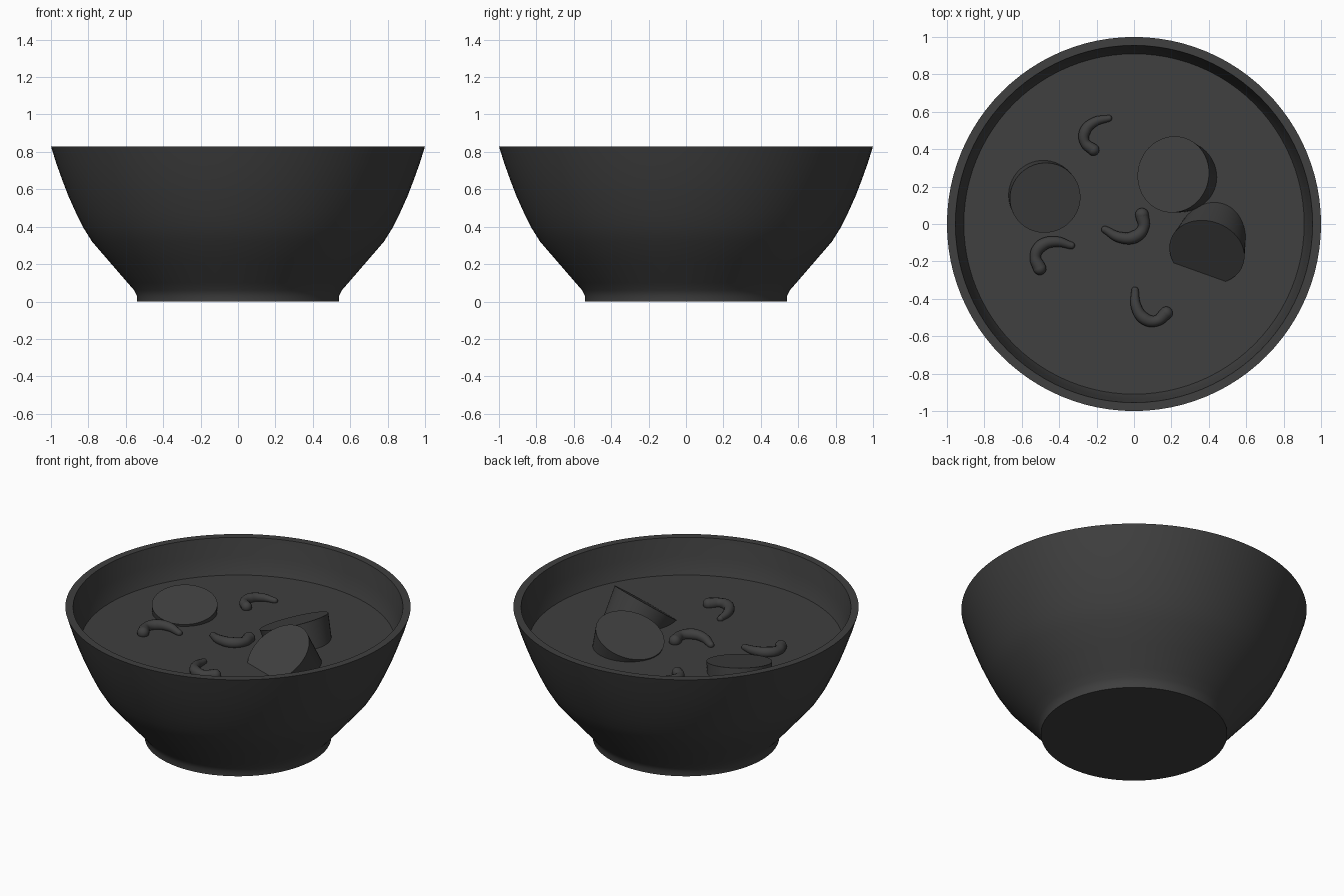
import bpy, bmesh, math
from mathutils import Vector, Matrix

cube = bpy.data.objects.get("Cube")
if cube:
    bpy.data.objects.remove(cube, do_unlink=True)

SOUP_Z = 0.61


def make_material(name, rgb):
    m = bpy.data.materials.new(name)
    m.use_nodes = True
    m.diffuse_color = (*rgb, 1)
    m.node_tree.nodes["Principled BSDF"].inputs["Base Color"].default_value = (*rgb, 1)
    return m


CHARCOAL = make_material("charcoal", (0.05, 0.05, 0.05))


def select(obj):
    bpy.ops.object.select_all(action='DESELECT')
    obj.select_set(True)
    bpy.context.view_layer.objects.active = obj


def finish(obj, angle=35):
    obj.data.materials.append(CHARCOAL)
    select(obj)
    bpy.ops.object.shade_smooth_by_angle(angle=math.radians(angle))
    return obj


def from_bmesh(name, bm):
    bmesh.ops.recalc_face_normals(bm, faces=bm.faces[:])
    mesh = bpy.data.meshes.new(name)
    bm.to_mesh(mesh)
    bm.free()
    obj = bpy.data.objects.new(name, mesh)
    bpy.context.collection.objects.link(obj)
    return finish(obj)


def lathe(name, profile, steps=96):
    bm = bmesh.new()
    verts = [bm.verts.new((r, 0, z)) for r, z in profile]
    edges = [bm.edges.new(pair) for pair in zip(verts, verts[1:])]
    bmesh.ops.spin(bm, geom=verts + edges, cent=(0, 0, 0), axis=(0, 0, 1),
                   angle=2 * math.pi, steps=steps, use_merge=True)
    bmesh.ops.remove_doubles(bm, verts=bm.verts[:], dist=1e-4)
    return from_bmesh(name, bm)


# Bowl: foot, flared outer wall, flat rim, inner wall and floor
lathe("bowl", [
    (0, 0), (0.54, 0), (0.54, 0.03), (0.555, 0.06), (0.59, 0.10), (0.685, 0.21),
    (0.78, 0.32), (0.83, 0.40), (0.867, 0.476), (0.905, 0.56), (0.938, 0.645),
    (0.972, 0.74), (1.0, 0.83), (0.955, 0.83), (0.935, 0.72), (0.91, SOUP_Z),
    (0.83, 0.46), (0.70, 0.30), (0.52, 0.14), (0, 0.10)])

# Soup surface
bm = bmesh.new()
bmesh.ops.create_circle(bm, cap_ends=True, segments=96, radius=0.912,
                        matrix=Matrix.Translation((0, 0, SOUP_Z)))
from_bmesh("soup", bm)


# Vegetable chunks: tilted, slightly tapered slices sunk into the soup
def chunk(name, face_centre, normal, radius, base_radius, depth):
    n = Vector(normal).normalized()
    turn = n.to_track_quat('Z', 'Y').to_matrix().to_4x4()
    place = Matrix.Translation(Vector(face_centre) - n * depth / 2) @ turn
    bm = bmesh.new()
    bmesh.ops.create_cone(bm, cap_ends=True, segments=48, radius1=base_radius,
                          radius2=radius, depth=depth, matrix=place)
    from_bmesh(name, bm)


chunk("flat_slice", (-0.475, 0.14, 0.665), (0.12, -0.18, 0.97), 0.19, 0.185, 0.14)
chunk("back_chunk", (0.21, 0.265, 0.695), (-0.36, 0.10, 0.93), 0.205, 0.18, 0.22)
chunk("front_chunk", (0.39, -0.15, 0.695), (-0.20, -0.56, 0.80), 0.205, 0.165, 0.25)


# Curled morsels: tapered tubes with rounded ends
CURL = [(0, 0, 0.0), (0.058, -0.068, 0.008), (0.134, -0.095, 0.01),
        (0.194, -0.067, 0.008), (0.213, 0, 0.005)]
RADII = [0.02, 0.029, 0.034, 0.03, 0.036]


def curl(name, tail, angle, size):
    data = bpy.data.curves.new(name, 'CURVE')
    data.dimensions = '3D'
    data.bevel_depth = 1
    data.bevel_resolution = 4
    data.resolution_u = 8
    spline = data.splines.new('BEZIER')
    spline.bezier_points.add(len(CURL) - 1)
    for p, co, r in zip(spline.bezier_points, CURL, RADII):
        p.co, p.radius = co, r
        p.handle_left_type = p.handle_right_type = 'AUTO'
    obj = bpy.data.objects.new(name, data)
    bpy.context.collection.objects.link(obj)
    select(obj)
    bpy.ops.object.convert(target='MESH')
    obj = bpy.context.object
    bm = bmesh.new()
    bm.from_mesh(obj.data)
    for end in (0, -1):
        bmesh.ops.create_uvsphere(bm, u_segments=16, v_segments=10, radius=RADII[end],
                                  matrix=Matrix.Translation(CURL[end]))
    bm.to_mesh(obj.data)
    bm.free()
    obj.location = (*tail, SOUP_Z + 0.008)
    obj.rotation_euler.z = math.radians(angle)
    obj.scale = (size,) * 3
    finish(obj, 60)


curl("curl_back", (-0.135, 0.565), -116, 0.88)
curl("curl_left", (-0.335, -0.115), -144, 0.98)
curl("curl_middle", (-0.155, -0.03), 22, 1.0)
curl("curl_front", (0.005, -0.355), -36, 0.97)
